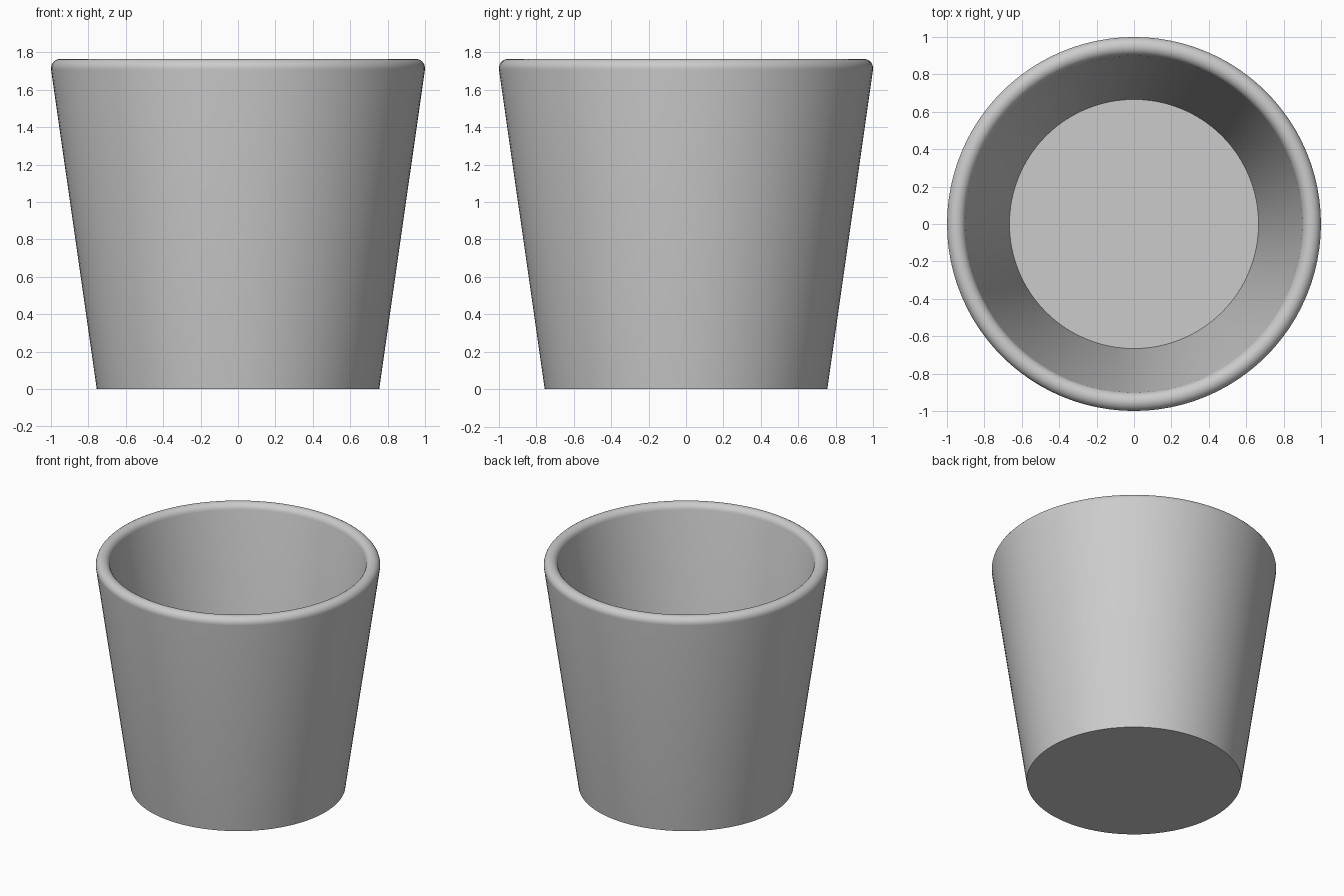
import bpy, bmesh, math

cube = bpy.data.objects.get("Cube")
if cube:
    bpy.data.objects.remove(cube, do_unlink=True)

SEGMENTS = 96
RIM_STEPS = 12
rim_radius, rim_centre, rim_height = 0.05, 0.95, 1.715
base_radius, floor_radius, floor_height = 0.755, 0.666, 0.08
lean = math.radians(8)

# Material
clay = bpy.data.materials.new("grey_clay")
clay.use_nodes = True
colour = (0.6, 0.6, 0.6, 1)
clay.diffuse_color = colour
clay.node_tree.nodes["Principled BSDF"].inputs["Base Color"].default_value = colour

# Half profile: outer wall, rounded rim, inner wall
profile = [(base_radius, 0)]
for i in range(RIM_STEPS + 1):
    a = math.pi * i / RIM_STEPS - lean
    profile.append((rim_centre + rim_radius * math.cos(a),
                    rim_height + rim_radius * math.sin(a)))
profile.append((floor_radius, floor_height))

# Rings joined by quads, closed by the base and the inner floor
bm = bmesh.new()
rings = []
for r, z in profile:
    angles = [math.tau * i / SEGMENTS for i in range(SEGMENTS)]
    rings.append([bm.verts.new((r * math.cos(a), r * math.sin(a), z)) for a in angles])
for low, high in zip(rings, rings[1:]):
    for i in range(SEGMENTS):
        j = (i + 1) % SEGMENTS
        bm.faces.new((low[i], low[j], high[j], high[i]))
bm.faces.new(rings[0][::-1])
bm.faces.new(rings[-1])
bmesh.ops.recalc_face_normals(bm, faces=bm.faces)

mesh = bpy.data.meshes.new("flower_pot")
bm.to_mesh(mesh)
bm.free()
mesh.materials.append(clay)
pot = bpy.data.objects.new("flower_pot", mesh)
bpy.context.collection.objects.link(pot)

# Smooth walls with sharp base and floor edges
for obj in bpy.context.selected_objects:
    obj.select_set(False)
pot.select_set(True)
bpy.context.view_layer.objects.active = pot
bpy.ops.object.shade_smooth_by_angle(angle=math.radians(30))
